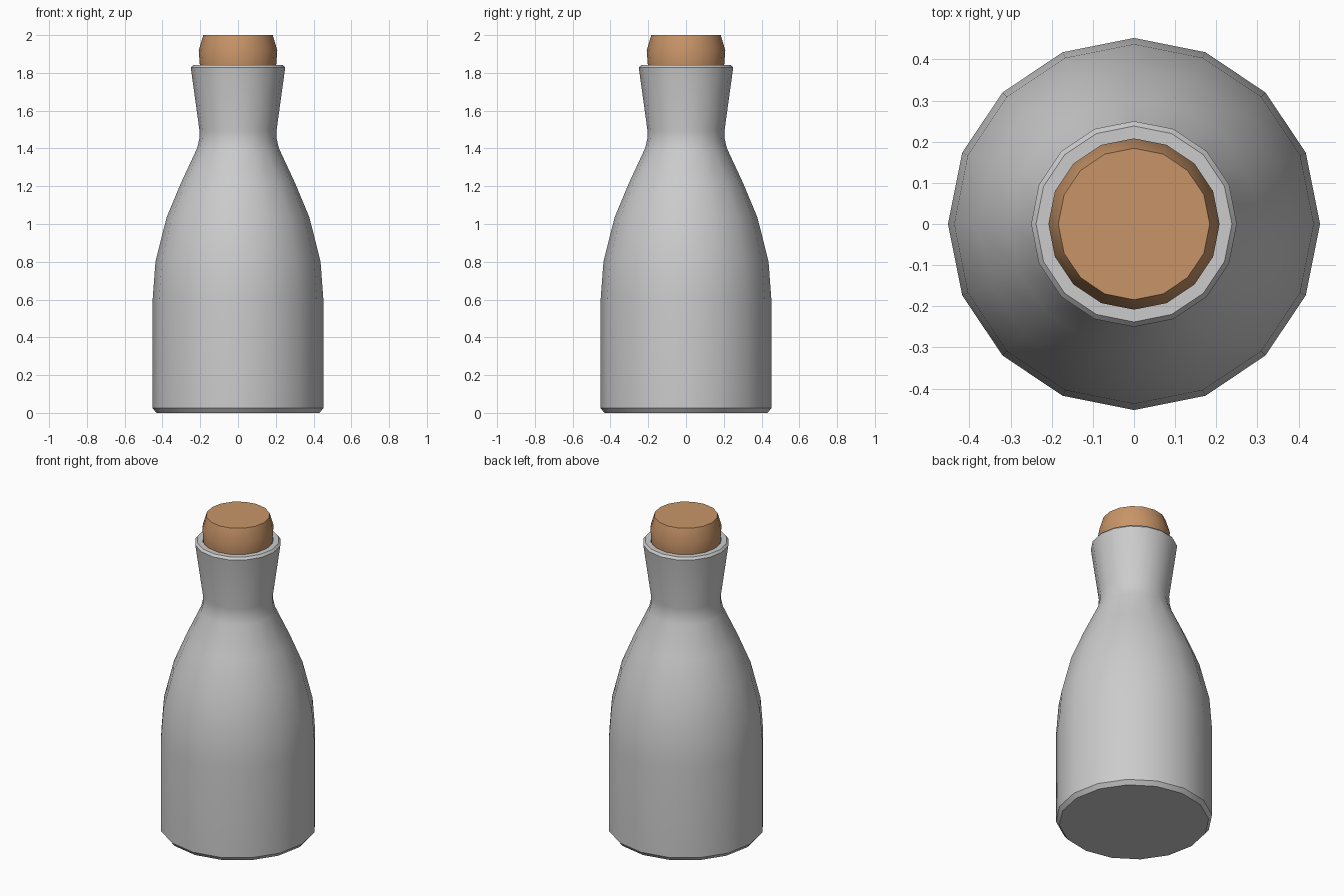
import bpy, bmesh
from math import cos, sin, pi, radians

if "Cube" in bpy.data.objects:
    bpy.data.objects.remove(bpy.data.objects["Cube"])

SIDES = 16


def lathe(name, profile, color=None):
    """Revolve (radius, z) points around z and cap both ends."""
    bm = bmesh.new()
    rings = [[bm.verts.new((r * cos(2 * pi * i / SIDES), r * sin(2 * pi * i / SIDES), z))
              for i in range(SIDES)] for r, z in profile]
    for a, b in zip(rings, rings[1:]):
        for i in range(SIDES):
            j = (i + 1) % SIDES
            bm.faces.new((a[i], a[j], b[j], b[i]))
    bm.faces.new(rings[0][::-1])
    bm.faces.new(rings[-1])
    bmesh.ops.recalc_face_normals(bm, faces=bm.faces)
    mesh = bpy.data.meshes.new(name)
    bm.to_mesh(mesh)
    bm.free()
    obj = bpy.data.objects.new(name, mesh)
    bpy.context.collection.objects.link(obj)
    if color:
        mat = bpy.data.materials.new(name)
        mat.diffuse_color = color
        mat.use_nodes = True
        mat.node_tree.nodes["Principled BSDF"].inputs["Base Color"].default_value = mat.diffuse_color
        mesh.materials.append(mat)
    bpy.ops.object.select_all(action='DESELECT')
    obj.select_set(True)
    bpy.context.view_layer.objects.active = obj
    bpy.ops.object.shade_smooth_by_angle(angle=radians(30))
    return obj


# Bottle: chamfered base, shoulder, flared neck, flat lip and recessed mouth
lathe("bottle", [
    (0.432, 0.0), (0.452, 0.025), (0.452, 0.6), (0.437, 0.80), (0.378, 1.035),
    (0.303, 1.215), (0.217, 1.40), (0.205, 1.45), (0.204, 1.495),
    (0.25, 1.828), (0.238, 1.842), (0.205, 1.842), (0.18, 1.66),
])

# Cork stopper, tapering down into the neck
lathe("cork", [
    (0.178, 1.665), (0.202, 1.84), (0.208, 1.92), (0.184, 2.0),
], (0.58, 0.30, 0.14, 1))
